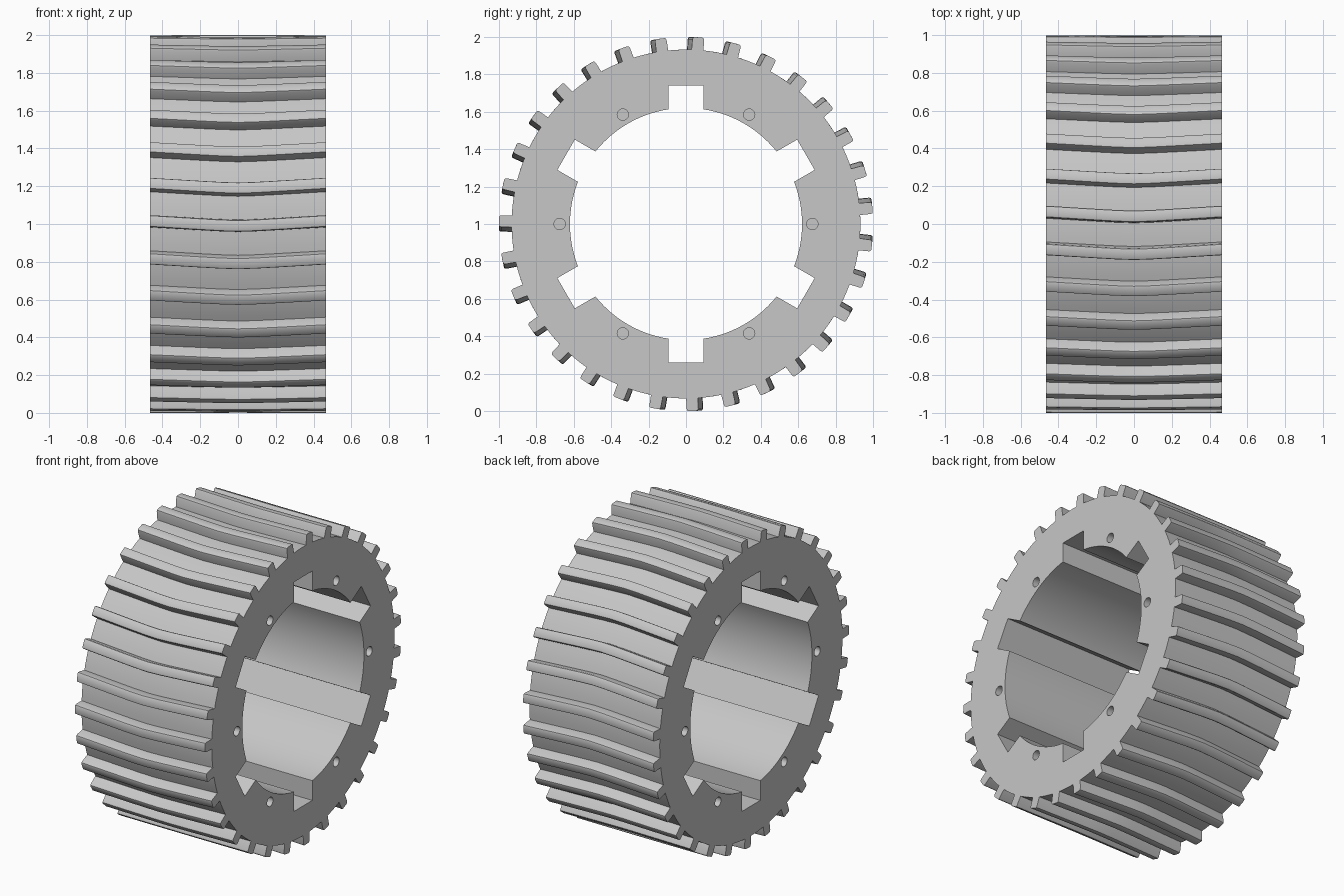
import bpy, bmesh
from math import cos, sin, pi, radians, hypot
from mathutils import Matrix

if "Cube" in bpy.data.objects:
    bpy.data.objects.remove(bpy.data.objects["Cube"], do_unlink=True)

HALF = 0.465                    # half width along the axle
ROOT, TIP, BORE = 0.932, 1.0, 0.62
TEETH = 31
PHASE = radians(179.1)
SWEEP = 0.026                   # chevron lead of the teeth, in radians

grey = bpy.data.materials.new("plain grey")
grey.use_nodes = True
colour = (0.57, 0.57, 0.57, 1)
grey.diffuse_color = colour
grey.node_tree.nodes["Principled BSDF"].inputs["Base Color"].default_value = colour


def make_object(name, bm):
    bmesh.ops.recalc_face_normals(bm, faces=bm.faces[:])
    mesh = bpy.data.meshes.new(name)
    bm.to_mesh(mesh)
    bm.free()
    mesh.materials.append(grey)
    obj = bpy.data.objects.new(name, mesh)
    bpy.context.collection.objects.link(obj)
    return obj


def gear_profile():
    """Polar outline (angle, radius) of the toothed rim."""
    pitch = 2 * pi / TEETH
    tooth = [(-0.032, ROOT), (-0.031, TIP - 0.012), (-0.028, TIP - 0.003), (-0.021, TIP),
             (0.021, TIP), (0.028, TIP - 0.003), (0.031, TIP - 0.012), (0.032, ROOT)]
    edge = 0.032 / ROOT
    outline = []
    for i in range(TEETH):
        mid = PHASE + i * pitch
        outline += [(mid + w / r, r) for w, r in tooth]
        outline += [(mid + edge + (pitch - 2 * edge) * k / 4, ROOT) for k in (1, 2, 3)]
    return outline


def cylinder(bm, radius, x, depth, y, z, segments):
    place = Matrix.Translation((x, y, z)) @ Matrix.Rotation(pi / 2, 4, 'Y')
    bmesh.ops.create_cone(bm, cap_ends=True, segments=segments, radius1=radius,
                          radius2=radius, depth=depth, matrix=place)


def cut(target, name, bm):
    cutter = make_object(name, bm)
    cutter.hide_render = True
    mod = target.modifiers.new(name, 'BOOLEAN')
    mod.operation = 'DIFFERENCE'
    mod.solver = 'EXACT'
    mod.object = cutter
    bpy.context.view_layer.objects.active = target
    bpy.ops.object.modifier_apply(modifier=name)
    bpy.data.objects.remove(cutter, do_unlink=True)


# Toothed rim, lofted along the axle with a shallow chevron
bm = bmesh.new()
rings = []
soft = 0.06
for k in range(-5, 6):
    x = HALF * k / 5
    lead = SWEEP * (1 - (hypot(x, soft) - soft) / (hypot(HALF, soft) - soft))
    rings.append([bm.verts.new((x, r * cos(a + lead), 1 + r * sin(a + lead)))
                  for a, r in gear_profile()])
for lower, upper in zip(rings, rings[1:]):
    for i in range(len(lower)):
        j = (i + 1) % len(lower)
        bm.faces.new((lower[i], lower[j], upper[j], upper[i]))
bm.faces.new(rings[0])
bm.faces.new(rings[-1])
wheel = make_object("toothed_wheel", bm)

# Centre bore
bm = bmesh.new()
cylinder(bm, BORE, 0, 2, 0, 1, 96)
cut(wheel, "bore_cutter", bm)

# Six keyways, cut as three bars across the bore
for k in range(3):
    bm = bmesh.new()
    place = (Matrix.Translation((0, 0, 1)) @ Matrix.Rotation(k * pi / 3, 4, 'X')
             @ Matrix.Diagonal((2, 0.187, 1.48, 1)))
    bmesh.ops.create_cube(bm, size=1, matrix=place)
    cut(wheel, "keyway_cutter", bm)

# Ring of small blind holes on both ends
bm = bmesh.new()
for side in (-1, 1):
    for k in range(6):
        a = k * pi / 3
        cylinder(bm, 0.03, side * HALF, 0.2, 0.675 * cos(a), 1 + 0.675 * sin(a), 24)
cut(wheel, "hole_cutter", bm)

# Smooth curved walls, crisp edges
bpy.ops.object.select_all(action='DESELECT')
wheel.select_set(True)
bpy.context.view_layer.objects.active = wheel
bpy.ops.object.shade_smooth_by_angle(angle=radians(35))
